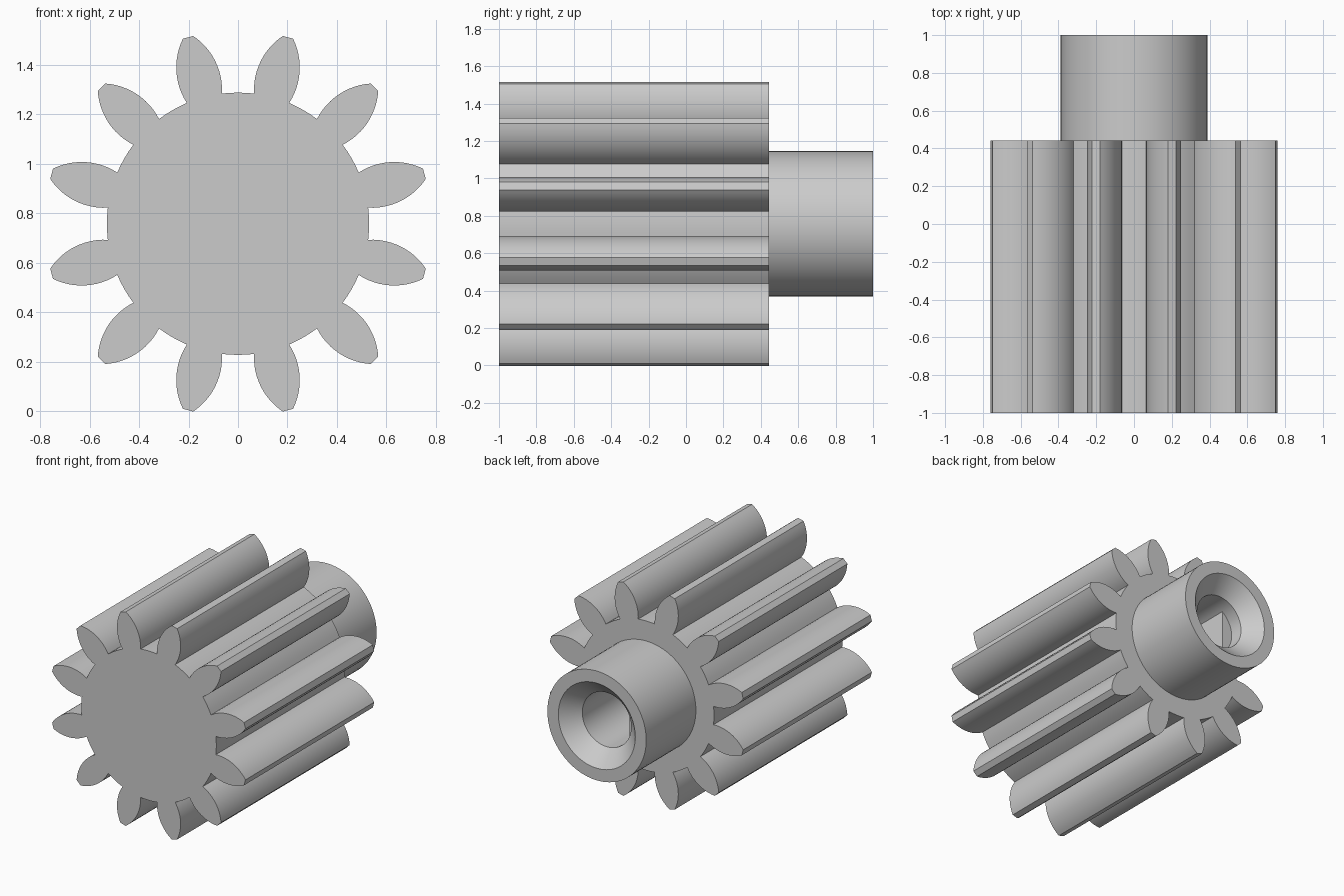
import bpy, bmesh, math
from math import sin, cos, radians, pi
from mathutils import Vector

cube = bpy.data.objects.get("Cube")
if cube:
    bpy.data.objects.remove(cube, do_unlink=True)

AXIS_Z = 0.757          # height of the shaft axis
FRONT, SHOULDER, BACK = -1.0, 0.443, 1.0
TEETH, ROOT_R = 12, 0.53
HUB_R, SINK_R, BORE_R = 0.388, 0.302, 0.192
SEGS = 72

grey = bpy.data.materials.new("plain_grey")
grey.use_nodes = True
colour = (0.6, 0.6, 0.6, 1)
grey.diffuse_color = colour
grey.node_tree.nodes["Principled BSDF"].inputs["Base Color"].default_value = colour


def finish(name, bm):
    """Turn a bmesh into a smooth shaded object with sharp edges kept."""
    bmesh.ops.remove_doubles(bm, verts=bm.verts, dist=1e-5)
    bmesh.ops.dissolve_degenerate(bm, edges=bm.edges, dist=1e-5)
    bmesh.ops.recalc_face_normals(bm, faces=bm.faces)
    mesh = bpy.data.meshes.new(name)
    bm.to_mesh(mesh)
    bm.free()
    mesh.materials.append(grey)
    obj = bpy.data.objects.new(name, mesh)
    bpy.context.collection.objects.link(obj)
    bpy.ops.object.select_all(action='DESELECT')
    obj.select_set(True)
    bpy.context.view_layer.objects.active = obj
    bpy.ops.object.shade_smooth_by_angle(angle=radians(30))
    return obj


def ring(bm, points, y):
    return [bm.verts.new((x, y, AXIS_Z + z)) for x, z in points]


def loop_edges(bm, verts):
    return [bm.edges.new((v, verts[i - 1])) for i, v in enumerate(verts)]


def bridge(bm, a, b):
    for i in range(len(a)):
        bm.faces.new((a[i - 1], a[i], b[i], b[i - 1]))


def circle(r, flat=None):
    """Circle points, optionally cut by a flat on the -x side."""
    pts = []
    corner = math.acos(flat / r) if flat else 0
    for i in range(SEGS):
        a = 2 * pi * i / SEGS
        # move the nearest points exactly onto the corners of the flat
        for c in (pi - corner, pi + corner):
            if flat and abs(a - c) < pi / SEGS:
                a = c
        x = r * cos(a)
        pts.append((max(x, -flat) if flat else x, r * sin(a)))
    return pts


def flank(steps=12):
    """Bulging tooth side as (distance along tooth, half width)."""
    a, b = Vector((0.525, 0.0735)), Vector((0.78, 0.0215))
    chord = b - a
    sag = 0.0345
    radius = (chord.length ** 2 / 4 + sag ** 2) / (2 * sag)
    normal = Vector((-chord.y, chord.x)).normalized()
    centre = (a + b) / 2 + normal * (sag - radius)
    half = math.asin(chord.length / 2 / radius)
    along = chord.normalized()
    return [centre + radius * (normal * cos(t) + along * sin(t))
            for t in (half * (2 * i / steps - 1) for i in range(steps + 1))]


# Toothed outline: two flanks per tooth, then the root arc to the next tooth
outline = []
side = flank()
root_half = math.atan2(side[0].y, side[0].x)
pitch = 2 * pi / TEETH
for k in range(TEETH):
    mid = pitch * (k + 0.5)
    tooth = [(p.x, -p.y) for p in side] + [(p.x, p.y) for p in reversed(side)]
    outline += [(u * cos(mid) - v * sin(mid), u * sin(mid) + v * cos(mid))
                for u, v in tooth]
    for j in range(1, 4):
        t = mid + root_half + (pitch - 2 * root_half) * j / 4
        outline.append((ROOT_R * cos(t), ROOT_R * sin(t)))

# Gear body, with an opening in its back face where the hub joins
bm = bmesh.new()
front, back = ring(bm, outline, FRONT), ring(bm, outline, SHOULDER)
bm.faces.new(front)
bridge(bm, front, back)
hole = ring(bm, circle(HUB_R), SHOULDER)
rim = [bm.edges.get((v, back[i - 1])) for i, v in enumerate(back)]
bmesh.ops.triangle_fill(bm, edges=rim + loop_edges(bm, hole),
                        use_beauty=True, normal=(0, 1, 0))
finish("gear_body", bm)

# Hub with countersunk bore that narrows to a D shape deeper in
bm = bmesh.new()
stations = [
    (circle(HUB_R), SHOULDER), (circle(HUB_R), BACK), (circle(SINK_R), BACK),
    (circle(BORE_R), 0.888), (circle(BORE_R, 0.11), 0.79),
    (circle(BORE_R, 0.11), -0.6),
]
# straight bore section ends in a step before the flat begins
stations.insert(4, (circle(BORE_R), 0.79))
rings = [ring(bm, pts, y) for pts, y in stations]
for a, b in zip(rings, rings[1:]):
    bridge(bm, a, b)
bm.faces.new(rings[-1])
finish("hub_with_bore", bm)
